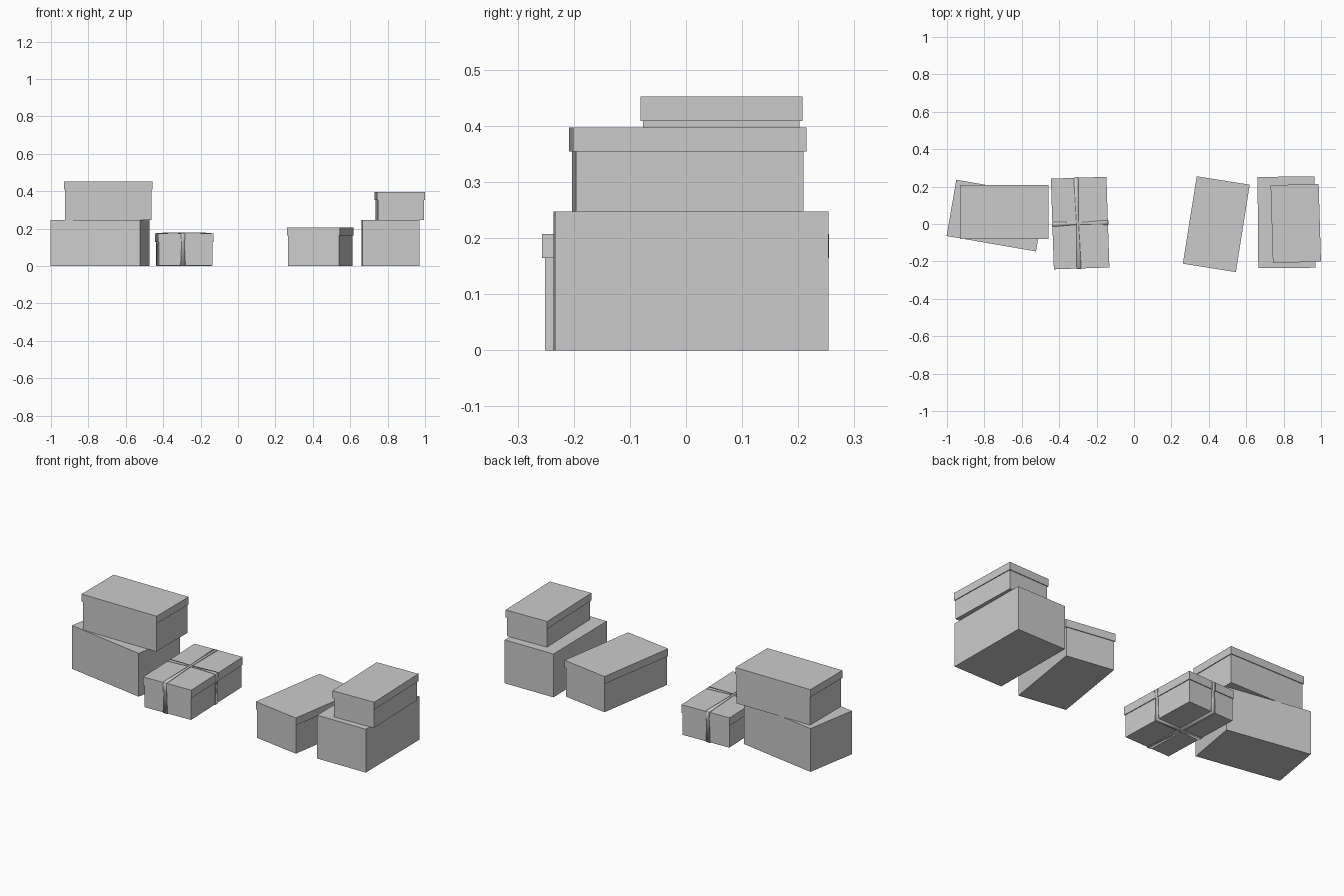
import bpy, bmesh, math
from mathutils import Matrix

if "Cube" in bpy.data.objects:
    bpy.data.objects.remove(bpy.data.objects["Cube"])


def place(name, bm, x, y, angle):
    bmesh.ops.recalc_face_normals(bm, faces=bm.faces)
    me = bpy.data.meshes.new(name)
    bm.to_mesh(me)
    bm.free()
    ob = bpy.data.objects.new(name, me)
    ob.location = (x, y, 0)
    ob.rotation_euler.z = math.radians(angle)
    bpy.context.collection.objects.link(ob)
    return ob


def block(name, x, y, angle, w, d, z0, z1):
    bm = bmesh.new()
    m = Matrix.Translation((0, 0, (z0 + z1) / 2)) @ Matrix.Diagonal((w, d, z1 - z0, 1))
    bmesh.ops.create_cube(bm, size=1, matrix=m)
    return place(name, bm, x, y, angle)


def lidded_box(name, x, y, angle, w, d, z0, z1, rim=0.043, lip=0.005):
    # body tucked under a folded lid with a slightly larger footprint
    block(name + "_body", x, y, angle, w - 2 * lip, d - 2 * lip, z0, z1 - 0.006)
    bm = bmesh.new()
    m = Matrix.Translation((0, 0, z1 - rim / 2)) @ Matrix.Diagonal((w, d, rim, 1))
    bmesh.ops.create_cube(bm, size=1, matrix=m)
    bottom = min(bm.faces, key=lambda f: f.calc_center_median().z)
    bmesh.ops.delete(bm, geom=[bottom], context='FACES_ONLY')
    lid = place(name + "_lid", bm, x, y, angle)
    mod = lid.modifiers.new("card_thickness", 'SOLIDIFY')
    mod.thickness = lip - 0.0005
    mod.offset = -1
    mod.use_even_offset = True


def ribbon(name, x, y, angle, span, shift, across_x, z1, rim=0.046, lip=0.005):
    # closed band that follows the body, lid rim and top
    h, t = span / 2, 0.003
    half = [(h - lip + t, 0.0), (h - lip + t, z1 - rim - 0.012), (h + t, z1 - rim),
            (h + t, z1 - 0.004), (h - 0.004, z1 + t), (0.012, z1 + t + 0.001)]
    loop = half + [(-u, z) for u, z in reversed(half)]
    widths = [0.013, 0.008, 0.009, 0.010, 0.012, 0.006]
    widths += widths[::-1]
    bm = bmesh.new()
    rows = []
    for (u, z), wd in zip(loop, widths):
        rows.append([bm.verts.new((u, shift + s * wd, z) if across_x else (shift + s * wd, u, z))
                     for s in (-1, 1)])
    for i, a in enumerate(rows):
        b = rows[(i + 1) % len(rows)]
        bm.faces.new((a[0], a[1], b[1], b[0]))
    ob = place(name, bm, x, y, angle)
    mod = ob.modifiers.new("thickness", 'SOLIDIFY')
    mod.thickness = 0.003
    mod.offset = -1
    for p in ob.data.polygons:
        p.use_smooth = True


# left stack
block("left_lower_box", -0.737, 0.045, -9.8, 0.485, 0.305, 0, 0.247)
lidded_box("left_upper_box", -0.693, 0.063, 0, 0.473, 0.289, 0.247, 0.452)

# ribbon-tied box
lidded_box("ribboned_box", -0.288, 0.005, 1.9, 0.297, 0.485, 0.002, 0.175, rim=0.046)
ribbon("ribbon_lengthwise", -0.288, 0.005, 1.9, 0.485, -0.014, False, 0.175)
ribbon("ribbon_crosswise", -0.288, 0.005, 1.9, 0.297, -0.002, True, 0.175)

# low tilted box
lidded_box("low_box", 0.44, -0.001, -9.0, 0.287, 0.473, 0, 0.207)

# right stack
block("right_lower_box", 0.815, 0.009, 0.5, 0.305, 0.488, 0, 0.247)
lidded_box("right_upper_box", 0.865, 0.003, 1.7, 0.257, 0.416, 0.247, 0.397)
